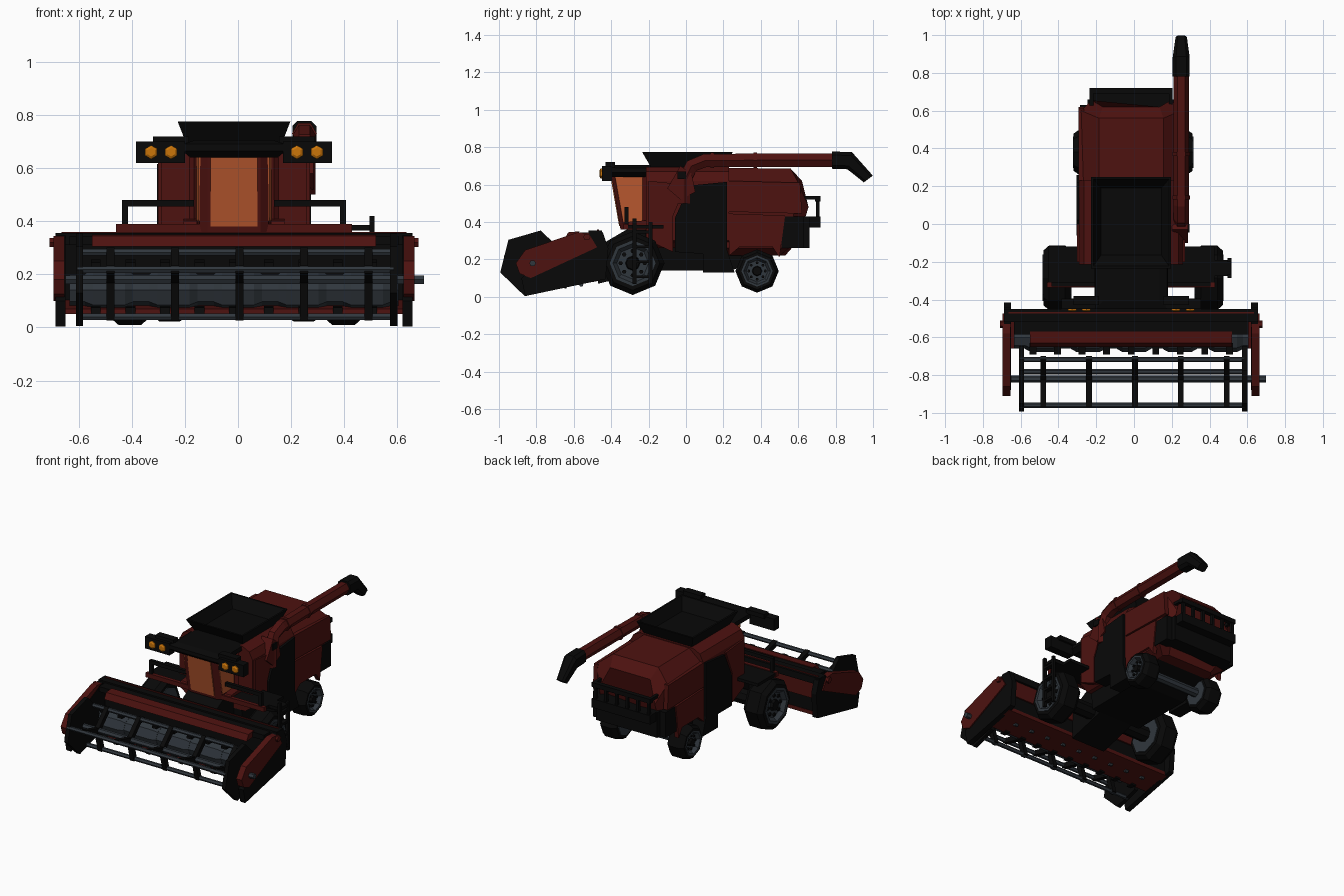
import bpy, bmesh, math
from mathutils import Vector

if "Cube" in bpy.data.objects:
    bpy.data.objects.remove(bpy.data.objects["Cube"])

C = -0.015  # centre line of the machine


def material(name, rgb):
    m = bpy.data.materials.new(name)
    m.diffuse_color = (*rgb, 1)
    m.use_nodes = True
    m.node_tree.nodes["Principled BSDF"].inputs["Base Color"].default_value = m.diffuse_color
    return m


RED = material("red paint", (0.075, 0.006, 0.005))
BLACK = material("black", (0.0025, 0.0025, 0.0025))
STEEL = material("dark steel", (0.03, 0.038, 0.047))
GLASS = material("amber glass", (0.47, 0.095, 0.027))
LAMP = material("lamp", (0.6, 0.18, 0.003))


def loft(name, rings, mat, caps=True):
    """Skin a list of equally sized point rings."""
    bm = bmesh.new()
    vs = [[bm.verts.new(p) for p in r] for r in rings]
    n = len(vs[0])
    for a, b in zip(vs, vs[1:]):
        for i in range(n):
            j = (i + 1) % n
            bm.faces.new((a[i], a[j], b[j], b[i]))
    if caps:
        bm.faces.new(vs[0])
        bm.faces.new(vs[-1])
    bmesh.ops.recalc_face_normals(bm, faces=bm.faces)
    me = bpy.data.meshes.new(name)
    bm.to_mesh(me)
    bm.free()
    me.materials.append(mat)
    ob = bpy.data.objects.new(name, me)
    bpy.context.collection.objects.link(ob)
    return ob


def side(name, x0, x1, yz, mat):
    """Side profile extruded across x."""
    return loft(name, [[(x, y, z) for y, z in yz] for x in (x0, x1)], mat)


def box(name, x0, x1, y0, y1, z0, z1, mat):
    return side(name, x0, x1, [(y0, z0), (y1, z0), (y1, z1), (y0, z1)], mat)


def ring(x, y, z, r, n, turn=0.0):
    return [(x, y + r * math.cos(turn + math.tau * i / n),
             z + r * math.sin(turn + math.tau * i / n)) for i in range(n)]


def lathe(name, y, z, prof, n, mat, turn=0.0):
    """Turned part on an x axis; prof is (x, radius)."""
    return loft(name, [ring(x, y, z, r, n, turn) for x, r in prof], mat)


def rect(x, hx, y0, y1, z):
    return [(x - hx, y0, z), (x + hx, y0, z), (x + hx, y1, z), (x - hx, y1, z)]


def pipe(name, pts, r, mat, res=0):
    cu = bpy.data.curves.new(name, 'CURVE')
    cu.dimensions = '3D'
    cu.bevel_depth, cu.bevel_resolution, cu.use_fill_caps = r, res, True
    s = cu.splines.new('POLY')
    s.points.add(len(pts) - 1)
    for p, q in zip(s.points, pts):
        p.co = (*q, 1)
    s.use_smooth = False
    cu.materials.append(mat)
    ob = bpy.data.objects.new(name, cu)
    bpy.context.collection.objects.link(ob)


# wheels: octagonal tyre, stepped rim, hub and bolts
def wheel(name, s, xi, xo, y, z, r):
    X = lambda d: C + 0.01 + s * d
    w = xo - xi
    lathe(name + "_tyre", y, z, [(X(xi), r * .72), (X(xi), r * .85), (X(xi + w * .2), r), (X(xo - w * .2), r),
          (X(xo), r * .85), (X(xo), r * .72), (X(xo - .03), r * .6)], 8, BLACK)
    lathe(name + "_rim", y, z, [(X(xi - .005), r * .5), (X(xi - .005), r * .72), (X(xo + .004), r * .72),
          (X(xo + .004), r * .62), (X(xo - .022), r * .5)], 8, STEEL)
    lathe(name + "_hub", y, z, [(X(xo - .03), r * .25), (X(xo - .005), r * .2)], 8, BLACK)
    for i in range(8):
        a = math.tau * i / 8
        lathe(name + "_bolt", y + r * .38 * math.cos(a), z + r * .38 * math.sin(a),
              [(X(xo - .03), r * .07), (X(xo - .012), r * .07)], 6, BLACK)


for s in (-1, 1):
    wheel("front_wheel", s, 0.33, 0.475, -0.285, 0.18, 0.17)
    wheel("rear_wheel", s, 0.19, 0.315, 0.38, 0.138, 0.116)
lathe("front_axle", -0.285, 0.18, [(C - .36, .05), (C + .36, .05)], 8, BLACK)
lathe("rear_axle", 0.38, 0.14, [(C - .22, .03), (C + .22, .03)], 8, STEEL)

# chassis and feeder
side("chassis", C - .19, C + .19, [(-.2, .14), (.24, .14), (.5, .24), (.5, .32), (-.22, .36)], BLACK)
side("feeder_house", C - .13, C + .13, [(-.47, .07), (-.12, .16), (-.12, .37), (-.3, .37), (-.47, .27)], BLACK)


# body sections: half outline mirrored about the centre line
def section(half):
    return [(C + x, y, z) for x, y, z in half] + [(C - x, y, z) for x, y, z in reversed(half)]


loft("front_body", [section([(.22, y, .26), (.275, y, .30), (.275, y, .62), (.25, y, .67), (.2, y, .695)])
                    for y in (-.215, .23)], RED)
loft("rear_body", [section([(.2, .22, .22), (.265, .22, .26), (.265, .22, .61), (.17, .22, .69)]),
                   section([(.2, .5, .22), (.265, .55, .26), (.265, .6, .61), (.17, .56, .685)]),
                   section([(.17, .53, .22), (.21, .6, .3), (.21, .655, .48), (.15, .62, .62)])], RED)
for s in (-1, 1):
    a, b = C + s * .25, C + s * .28
    side("upper_side_panel", a, b, [(.23, .455), (.62, .445), (.61, .61), (.23, .62)], RED)
    side("lower_side_panel", a, b, [(.23, .22), (.29, .27), (.46, .27), (.5, .21), (.53, .435), (.23, .445)], RED)
    side("middle_side_panel", C + s * .2, C + s * .29, [(-.06, .42), (.02, .595), (.22, .615), (.22, .25),
         (.26, .13), (.09, .13), (.09, .23), (-.06, .24)], BLACK)
    side("front_side_panel", a, C + s * .286, [(-.2, .3), (-.07, .24), (-.07, .43), (0, .6), (-.2, .62)], RED)
    box("rear_corner_block", C + s * .2, C + s * .272, .51, .63, .26, .43, BLACK)
    lathe("side_cover", .16, .2, [(C + s * .2, .05), (C + s * .28, .05)], 8, BLACK)

# rear platform with railing
box("rear_box", C - .23, C + .23, .5, .66, .26, .43, BLACK)
box("rear_platform", C - .22, C + .22, .63, .72, .37, .43, BLACK)
for i in range(6):
    x = C - .2 + .08 * i
    box("rear_rail_post", x - .009, x + .009, .695, .715, .42, .53, BLACK)
box("rear_top_rail", C - .22, C + .22, .69, .72, .51, .54, BLACK)
for s in (-1, 1):
    box("rear_side_rail", C + s * .2, C + s * .22, .6, .71, .52, .54, BLACK)

# grain hopper: open funnel with a wall thickness and dark floor
loft("hopper", [rect(C, .175, -.18, .21, .68), rect(C, .212, -.235, .25, .775), rect(C, .200, -.222, .238, .775),
                rect(C, .16, -.165, .19, .70)], BLACK)

# cab: narrow slanted nose, glazed front and sides
cab = [[(C - .13, yf, z), (C - .1, yf - .02, z), (C + .1, yf - .02, z), (C + .13, yf, z), (C + .14, -.18, z),
        (C - .14, -.18, z)] for yf, z in ((-.33, .36), (-.38, .66))]
loft("cab", cab, RED)
loft("windscreen", [[(C - .088, y, z), (C + .088, y, z), (C + .088, y + .02, z), (C - .088, y + .02, z)]
                    for y, z in ((-.358, .38), (-.405, .65))], GLASS)
for s in (-1, 1):
    loft("side_window", [[(C + s * .133, yf, z), (C + s * .143, -.21, z),
                          (C + s * .13, -.21, z), (C + s * .12, yf, z)]
                         for yf, z in ((-.335, .40), (-.38, .645))], GLASS)
    pipe("cab_pillar", [(C + s * .15, -.215, .38), (C + s * .15, -.215, .65)], .018, RED)
loft("cab_roof", [rect(C, .165, -.42, -.17, .64), rect(C, .195, -.45, -.17, .665), rect(C, .19, -.45, -.17, .69),
                  rect(C, .15, -.41, -.17, .705)], BLACK)

# work lights on both roof corners
for s in (-1, 1):
    box("lamp_arm", C + s * .17, C + s * .305, -.43, -.38, .69, .72, BLACK)
    box("lamp_box", C + s * .185, C + s * .37, -.45, -.395, .62, .70, BLACK)
    for d in (.237, .312):
        loft("lamp", [[(C + s * d + r * math.sin(math.tau * i / 6), y, .66 + r * math.cos(math.tau * i / 6))
                       for i in range(6)] for y, r in ((-.44, .026), (-.457, .026), (-.463, .016))], LAMP)

# side platforms, handrails and ladder
for s in (-1, 1):
    box("platform", C + s * .14, C + s * .44, -.32, -.12, .365, .385, BLACK)
    box("platform_front", C + s * .1, C + s * .445, -.335, -.31, .36, .39, RED)
    side("platform_step", C + s * .14, C + s * .19, [(-.33, .38), (-.2, .38), (-.2, .41), (-.32, .40)], RED)
    x = C + s * .41
    box("handrail_post", x - .011, x + .011, -.33, -.308, .38, .47, BLACK)
    box("handrail", C + s * .15, C + s * .421, -.33, -.308, .455, .48, BLACK)
for y in (-.275, -.19):
    box("ladder_pole", .495, .515, y - .01, y + .01, .07, .42 if y < -.2 else .40, BLACK)
for z in (.1, .18, .26, .34):
    box("ladder_rung", .485, .515, -.275, -.19, z, z + .015, BLACK)
box("ladder_bridge", .42, .51, -.275, -.19, .365, .385, BLACK)

# unloading auger on the right with spout
ax = .25
pipe("unloading_auger", [(ax, -.005, .5), (ax, -.005, .63), (ax, .03, .70), (ax, .10, .728), (ax, .37, .731),
                         (ax, .82, .731)], .041, RED, 1)
for y in (.13, .36):
    pipe("auger_collar", [(ax, y, .73), (ax, y + .02, .73)], .047, RED, 1)
side("auger_base", .2, .285, [(-.1, .58), (-.03, .52), (.05, .56), (.03, .66), (-.03, .7)], RED)
box("elbow_joint", .24, .295, -.045, .0, .63, .67, BLACK)
loft("spout", [[(ax + a * w, y + b * ty, z + b * tz) for a, b in
                ((-1, -.6), (-.6, -1), (.6, -1), (1, -.6), (1, .6), (.6, 1), (-.6, 1), (-1, .6))]
               for y, z, ty, tz, w in ((.78, .731, 0, .046, .045), (.875, .728, .012, .046, .045),
                                       (.975, .63, .024, .018, .03))], BLACK)

# header trough, end plates and top beams
box("header_beam", C - .67, C + .67, -.52, -.45, .31, .355, BLACK)
box("header_back", C - .66, C + .66, -.50, -.475, .09, .33, BLACK)
box("header_back_skin", C - .65, C + .65, -.475, -.465, .2, .36, RED)
side("header_floor", C - .65, C + .65, [(-.66, .05), (-.47, .085), (-.47, .11), (-.66, .07)], RED)
side("reel_guard", C - .535, C + .535, [(-.65, .305), (-.58, .31), (-.57, .35), (-.63, .345)], RED)
side("guard_shelf", C - .62, C + .62, [(-.585, .31), (-.5, .31), (-.5, .345), (-.585, .345)], BLACK)
for s in (-1, 1):
    side("header_end_plate", C + s * .635, C + s * .672, [(-.86, .004), (-.43, .095), (-.415, .26), (-.445, .345),
         (-.5, .355), (-.70, .26), (-.88, .1)], BLACK)
    side("reel_arm", C + s * .638, C + s * .68, [(-.91, .18), (-.86, .25), (-.58, .345), (-.52, .34), (-.475, .265),
         (-.83, .10), (-.89, .125)], RED)
    lathe("arm_pivot", -.53, .32, [(C + s * .66, .02), (C + s * .695, .02)], 6, RED)
    loft("reel_end", [ring(C + .01 + s * d, -.82, .18, .18, 6, math.radians(16)) for d in (.578, .605)], BLACK)

# cross auger with raised bands, knife fingers
lathe("cross_auger", -.6, .14, [(C - .62, .06), (C + .62, .06)], 8, STEEL)
for i in range(5):
    x = -.486 + .243 * i
    lathe("auger_band", -.6, .14, [(x - .09, .062), (x - .06, .078), (x + .06, .078), (x + .09, .062)], 8, STEEL)
for i in range(9):
    x = C - .52 + .13 * i
    side("knife_finger", x - .018, x + .018, [(-.64, .045), (-.63, .08), (-.67, .075), (-.69, .05)], BLACK)
    lathe("floor_bolt", -.56, .065, [(x - .012, .012), (x + .012, .012)], 6, STEEL)
    side("guard_finger", x - .018, x + .018, [(-.63, .23), (-.69, .23), (-.69, .245), (-.63, .255)], BLACK)

# reel: shaft, three bars and five three-armed spiders
lathe("reel_shaft", -.82, .18, [(-.65, .018), (.70, .018)], 6, STEEL)
for k in range(3):
    a = math.radians(45 + 120 * k)
    d, n = Vector((math.cos(a), math.sin(a))), Vector((-math.sin(a), math.cos(a))) * .016
    o = Vector((-.82, .18))
    lathe("reel_bar", *(o + d * .145), [(C - .59, .014), (C + .6, .014)], 6, STEEL)
    for i in range(5):
        x = .005 + .243 * (i - 2)
        side("reel_spoke", x - .015, x + .015, [tuple(o - n), tuple(o + n), tuple(o + d * .155 + n),
             tuple(o + d * .155 - n)], BLACK)
